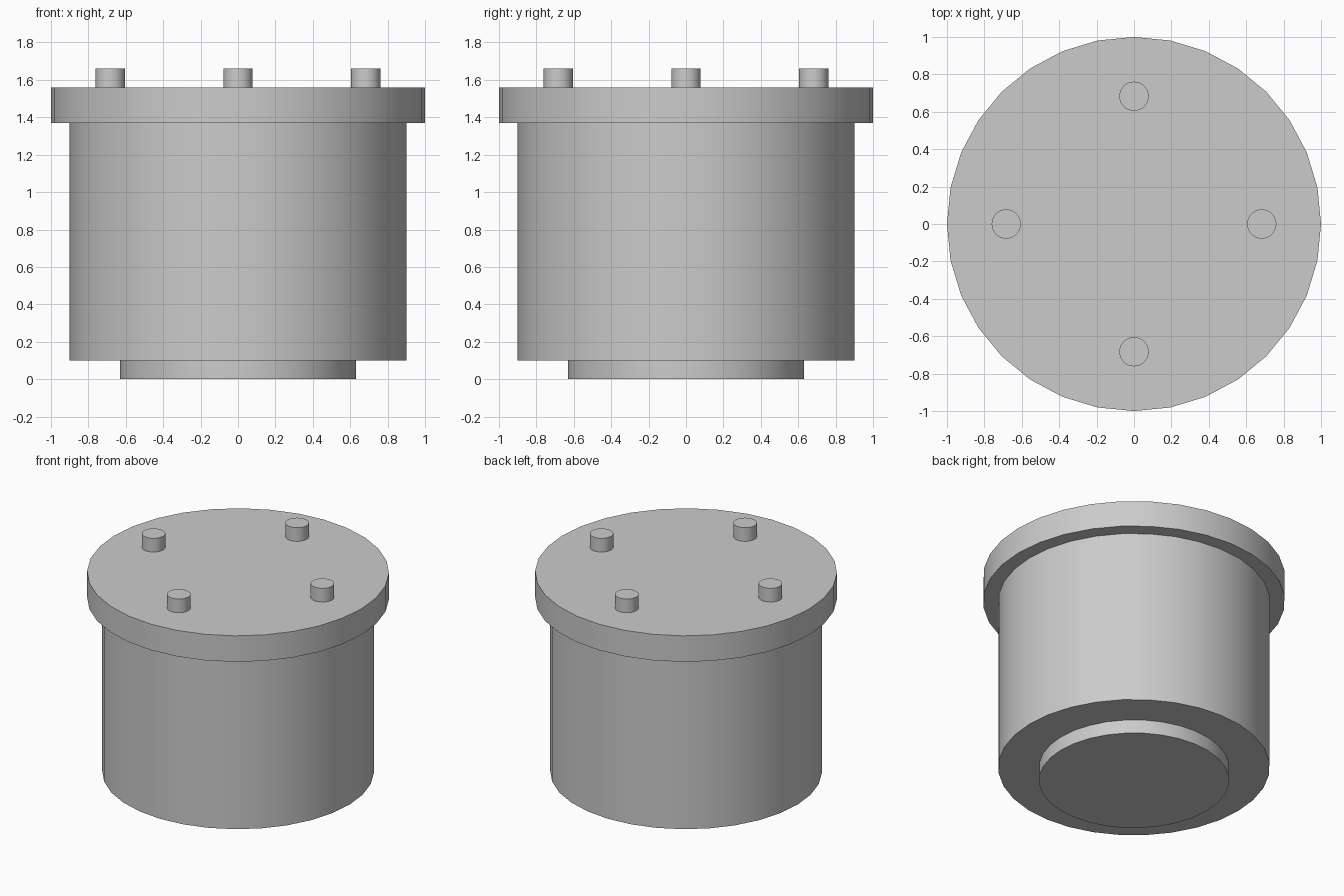
import bpy
from math import cos, sin, pi, radians

cube = bpy.data.objects.get("Cube")
if cube:
    bpy.data.objects.remove(cube, do_unlink=True)

grey = bpy.data.materials.new("light_grey")
grey.use_nodes = True
colour = (0.6, 0.6, 0.6, 1)
grey.diffuse_color = colour
grey.node_tree.nodes["Principled BSDF"].inputs["Base Color"].default_value = colour


def cylinder(name, radius, bottom, top, x=0, y=0):
    bpy.ops.mesh.primitive_cylinder_add(
        vertices=32, radius=radius, depth=top - bottom,
        location=(x, y, (bottom + top) / 2))
    part = bpy.context.object
    part.name = name
    part.data.materials.append(grey)
    bpy.ops.object.shade_smooth_by_angle(angle=radians(30))
    return part


# Stacked round parts
cylinder("foot", 0.63, 0, 0.1)
cylinder("body", 0.9, 0.1, 1.37)
cylinder("lid", 1.0, 1.37, 1.56)

# Four pins around the lid
for i, side in enumerate(("left", "back", "right", "front")):
    angle = i * pi / 2
    cylinder(side + "_pin", 0.078, 1.56, 1.66, 0.683 * cos(angle), 0.683 * sin(angle))
